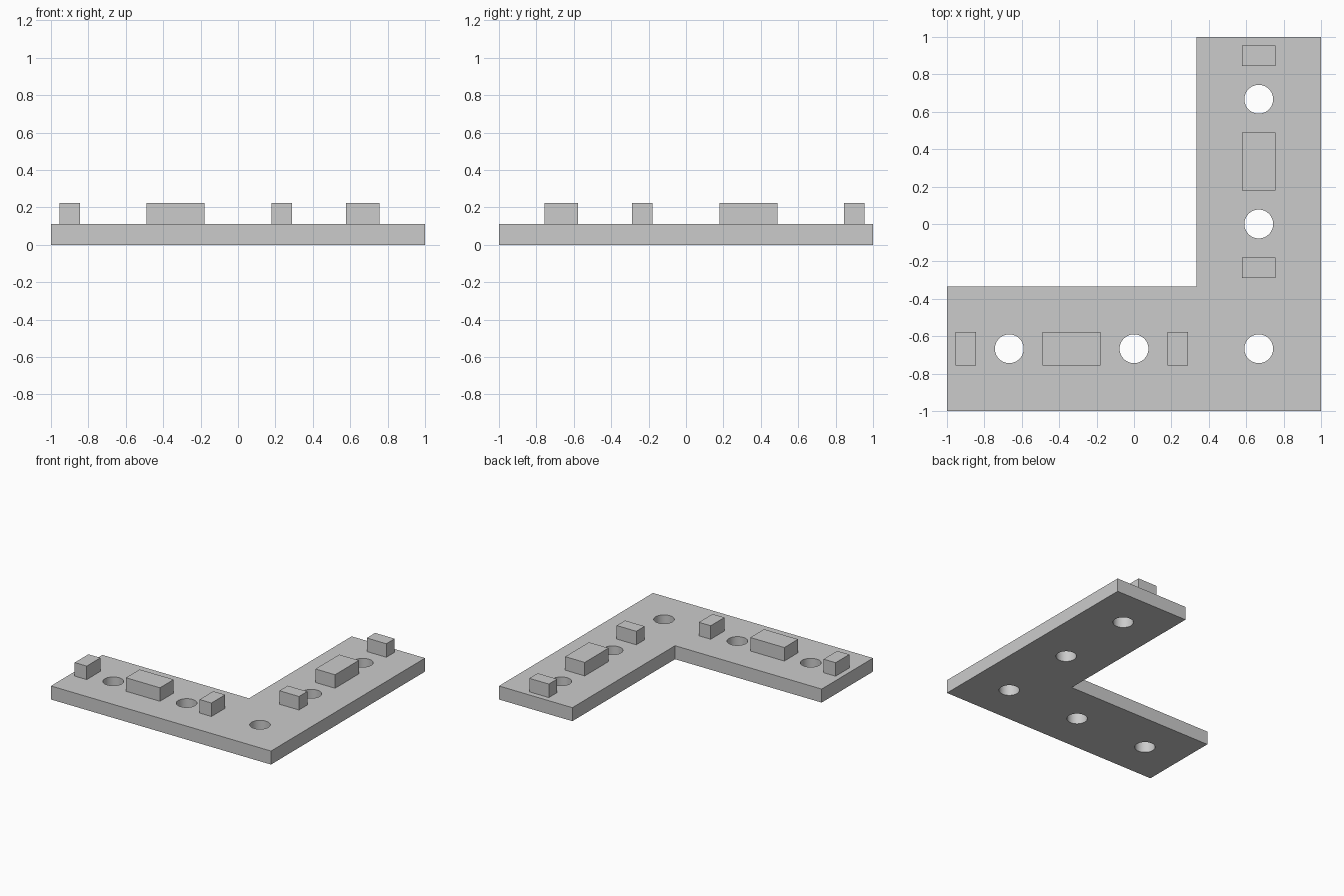
import bpy
import bmesh
from math import radians
from mathutils import Matrix, Vector

cube = bpy.data.objects.get("Cube")
if cube:
    bpy.data.objects.remove(cube, do_unlink=True)

THICK = 0.111      # plate thickness, also the height of the pegs
MID = 0.667        # centre line of each arm
INNER = 0.333      # inner edge of each arm
HOLE_R = 0.077
PEG_W = 0.178

grey = bpy.data.materials.new("light grey")
grey.use_nodes = True
grey.diffuse_color = (0.6, 0.6, 0.6, 1)
grey.node_tree.nodes["Principled BSDF"].inputs["Base Color"].default_value = (0.6, 0.6, 0.6, 1)


def make_object(name, bm):
    mesh = bpy.data.meshes.new(name)
    bmesh.ops.recalc_face_normals(bm, faces=bm.faces)
    bm.to_mesh(mesh)
    bm.free()
    mesh.materials.append(grey)
    obj = bpy.data.objects.new(name, mesh)
    bpy.context.collection.objects.link(obj)
    return obj


def add_peg(name, x, y, size_x, size_y):
    bm = bmesh.new()
    bmesh.ops.create_cube(bm, size=1)
    bmesh.ops.scale(bm, vec=(size_x, size_y, THICK), verts=bm.verts)
    bmesh.ops.translate(bm, vec=(x, y, THICK * 1.5), verts=bm.verts)
    make_object(name, bm)


# L-shaped plate
outline = [(-1, -1), (1, -1), (1, 1), (INNER, 1), (INNER, -INNER), (-1, -INNER)]
bm = bmesh.new()
base = bm.faces.new([bm.verts.new((x, y, 0)) for x, y in outline])
top = bmesh.ops.extrude_face_region(bm, geom=[base], use_keep_orig=True)
top_verts = [v for v in top["geom"] if isinstance(v, bmesh.types.BMVert)]
bmesh.ops.translate(bm, vec=(0, 0, THICK), verts=top_verts)
plate = make_object("corner_plate", bm)

# Round holes along both arms and at the corner
bm = bmesh.new()
for x, y in [(-MID, -MID), (0, -MID), (MID, -MID), (MID, 0), (MID, MID)]:
    bmesh.ops.create_cone(bm, cap_ends=True, segments=48, radius1=HOLE_R, radius2=HOLE_R,
                          depth=1, matrix=Matrix.Translation(Vector((x, y, 0))))
cutter = make_object("hole_cutter", bm)
cutter.hide_render = True
cut = plate.modifiers.new("holes", "BOOLEAN")
cut.operation = "DIFFERENCE"
cut.solver = "EXACT"
cut.object = cutter
bpy.ops.object.select_all(action="DESELECT")
bpy.context.view_layer.objects.active = plate
plate.select_set(True)
bpy.ops.object.modifier_apply(modifier=cut.name)
bpy.data.objects.remove(cutter, do_unlink=True)
bpy.ops.object.shade_smooth_by_angle(angle=radians(30))

# Pegs, repeated on both arms
for label, start, end in [("end", -0.955, -0.846), ("long", -0.489, -0.18), ("inner", 0.18, 0.288)]:
    centre, length = (start + end) / 2, end - start
    add_peg("front_arm_" + label + "_peg", centre, -MID, length, PEG_W)
    add_peg("side_arm_" + label + "_peg", MID, -centre, PEG_W, length)
